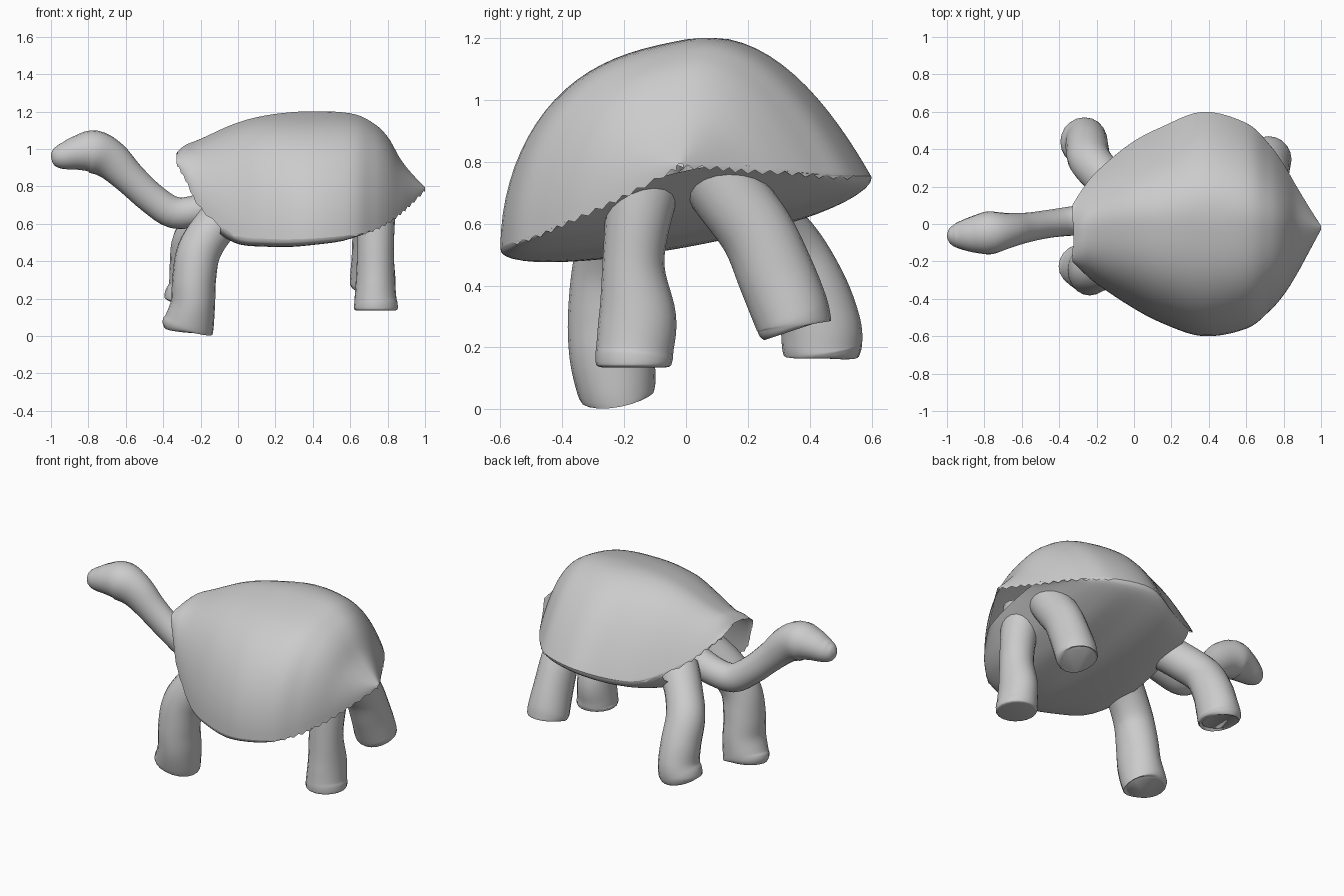
import bpy, bmesh, math
from mathutils import Vector


def spline(pts, steps):
    """Catmull-Rom sampling of tuples of any length."""
    p = [pts[0]] + list(pts) + [pts[-1]]
    out = []
    for i in range(1, len(p) - 2):
        for s in range(steps):
            t = s / steps
            out.append([0.5 * (2 * b + (c - a) * t + (2 * a - 5 * b + 4 * c - d) * t * t
                               + (3 * b - a - 3 * c + d) * t ** 3)
                        for a, b, c, d in zip(*p[i - 1:i + 3])])
    out.append(list(pts[-1]))
    return out


def loft(name, rows, closed=False, caps=False):
    """Skin rows of points into one smooth object."""
    bm = bmesh.new()
    vr = [[bm.verts.new(p) for p in r] for r in rows]
    n = len(rows[0])
    for a, b in zip(vr, vr[1:]):
        for j in range(n if closed else n - 1):
            k = (j + 1) % n
            bm.faces.new((a[j], a[k], b[k], b[j]))
    if caps:
        bm.faces.new(vr[0])
        bm.faces.new(vr[-1])
    bmesh.ops.recalc_face_normals(bm, faces=bm.faces)
    me = bpy.data.meshes.new(name)
    bm.to_mesh(me)
    bm.free()
    ob = bpy.data.objects.new(name, me)
    bpy.context.collection.objects.link(ob)
    bpy.ops.object.select_all(action='DESELECT')
    ob.select_set(True)
    bpy.context.view_layer.objects.active = ob
    bpy.ops.object.shade_smooth_by_angle(angle=math.radians(50))
    return ob


def tube(name, pts, side, sides=20, steps=5):
    """Elliptical tube; pts are (x, y, z, radius along side, other radius)."""
    s = spline(pts, steps)
    c = [Vector(q[:3]) for q in s]
    rows = []
    for i, q in enumerate(s):
        t = (c[min(i + 1, len(c) - 1)] - c[max(i - 1, 0)]).normalized()
        a = (side - t * side.dot(t)).normalized()
        b = t.cross(a)
        rows.append([c[i] + a * q[3] * math.cos(w) + b * q[4] * math.sin(w)
                     for w in (2 * math.pi * k / sides for k in range(sides))])
    return loft(name, rows, closed=True, caps=True)


# Shell stations: x, right rim y z, left rim y z, top z (the shell leans to -y)
stations = spline([
    (-.33, -.20, .93, .10, .95, .98), (-.28, -.25, .84, .18, .90, 1.02),
    (-.20, -.32, .69, .28, .82, 1.05), (-.02, -.44, .545, .43, .72, 1.13),
    (.15, -.53, .52, .52, .71, 1.175), (.37, -.60, .52, .60, .75, 1.195),
    (.60, -.56, .54, .54, .755, 1.185), (.72, -.47, .57, .43, .76, 1.135),
    (.80, -.38, .61, .32, .77, 1.06), (.87, -.27, .66, .20, .775, .94),
    (.93, -.16, .715, .10, .785, .865), (1.0, -.03, .785, -.01, .79, .795)], 5)

# Domed shell, steep on the right and sloping on the left, with a ragged rim
rows = []
for i, (x, yr, zr, yl, zl, zt) in enumerate(stations):
    row = []
    for k in range(41):
        u = math.cos(math.pi * k / 40)
        v = 1 - u ** 2.1 if u > 0 else max(0, 1 - abs(u) ** 2.9) ** .5
        y = (yr + yl) / 2 + (yl - yr) / 2 * u
        z = zr + (zl - zr) * (u + 1) / 2 + (zt - (zr + zl) / 2) * v
        if k in (0, 40) and i % 2 and (x < 0 or x > .6):
            z -= .014
        dx = .05 * math.exp(-((y + .06) / .04) ** 2) if i == 0 else 0
        row.append((x + dx, y, min(z, 1.2)))
    rows.append(row)
loft("shell", rows)

# Belly plate closing the underside: depth below the rim varies along x
depth = [(-.12, .10), (.05, .09), (.3, .095), (.55, .075), (.7, .03), (.88, -.05)]


def belly_depth(x):
    for (a, da), (b, db) in zip(depth, depth[1:]):
        if x <= b:
            return da + (db - da) * (x - a) / (b - a)
    return depth[-1][1]


rows = []
for x, yr, zr, yl, zl, zt in stations:
    if -.12 <= x <= .88:
        d = belly_depth(x)
        rows.append([((x, yr + (yl - yr) * (u + 1) / 2,
                       zr + (zl - zr) * (u + 1) / 2 - d * (1 - u * u) ** .4))
                     for u in (math.sin(math.pi * (k / 28 - .5)) for k in range(29))])
loft("belly", rows)

# Neck and head in one sweep
tube("neck_and_head", [
    (-.02, .03, .74, .09, .10), (-.20, .025, .675, .085, .085),
    (-.34, .015, .66, .078, .085), (-.46, 0, .735, .075, .083),
    (-.58, -.02, .845, .08, .088), (-.68, -.035, .94, .095, .105),
    (-.77, -.047, .985, .115, .115), (-.85, -.055, .98, .10, .095),
    (-.92, -.06, .965, .078, .075), (-.96, -.062, .963, .06, .062),
    (-.987, -.062, .966, .038, .04), (-1.0, -.062, .967, .008, .008)],
    Vector((0, 1, 0)), steps=4)

# Legs: x, y, z, radius along x, radius along y
X = Vector((1, 0, 0))
tube("front_right_leg", [
    (-.02, -.17, .70, .12, .11), (-.13, -.22, .58, .115, .115),
    (-.21, -.25, .45, .117, .118), (-.235, -.25, .30, .117, .132),
    (-.24, -.24, .18, .118, .137), (-.258, -.227, .085, .132, .13),
    (-.27, -.22, .045, .138, .12), (-.272, -.218, .032, .11, .10)], X)
tube("front_left_leg", [
    (-.06, .16, .70, .12, .11), (-.16, .25, .61, .11, .11),
    (-.235, .34, .51, .115, .11), (-.25, .405, .38, .115, .12),
    (-.255, .435, .27, .115, .13), (-.268, .44, .21, .125, .13),
    (-.272, .443, .185, .12, .125), (-.273, .443, .178, .10, .11)], X)
tube("back_right_leg", [
    (.72, -.12, .80, .115, .13), (.735, -.15, .65, .105, .11),
    (.735, -.17, .47, .098, .10), (.735, -.157, .30, .105, .125),
    (.735, -.165, .20, .112, .125), (.737, -.168, .165, .117, .125),
    (.737, -.168, .142, .115, .12), (.737, -.168, .136, .10, .105)], X)
tube("back_left_leg", [
    (.72, .05, .82, .105, .12), (.72, .135, .70, .108, .12),
    (.72, .23, .57, .108, .12), (.72, .293, .43, .112, .125),
    (.72, .333, .33, .12, .125), (.72, .347, .285, .122, .122),
    (.72, .351, .264, .115, .118), (.72, .353, .257, .10, .10)], X)
